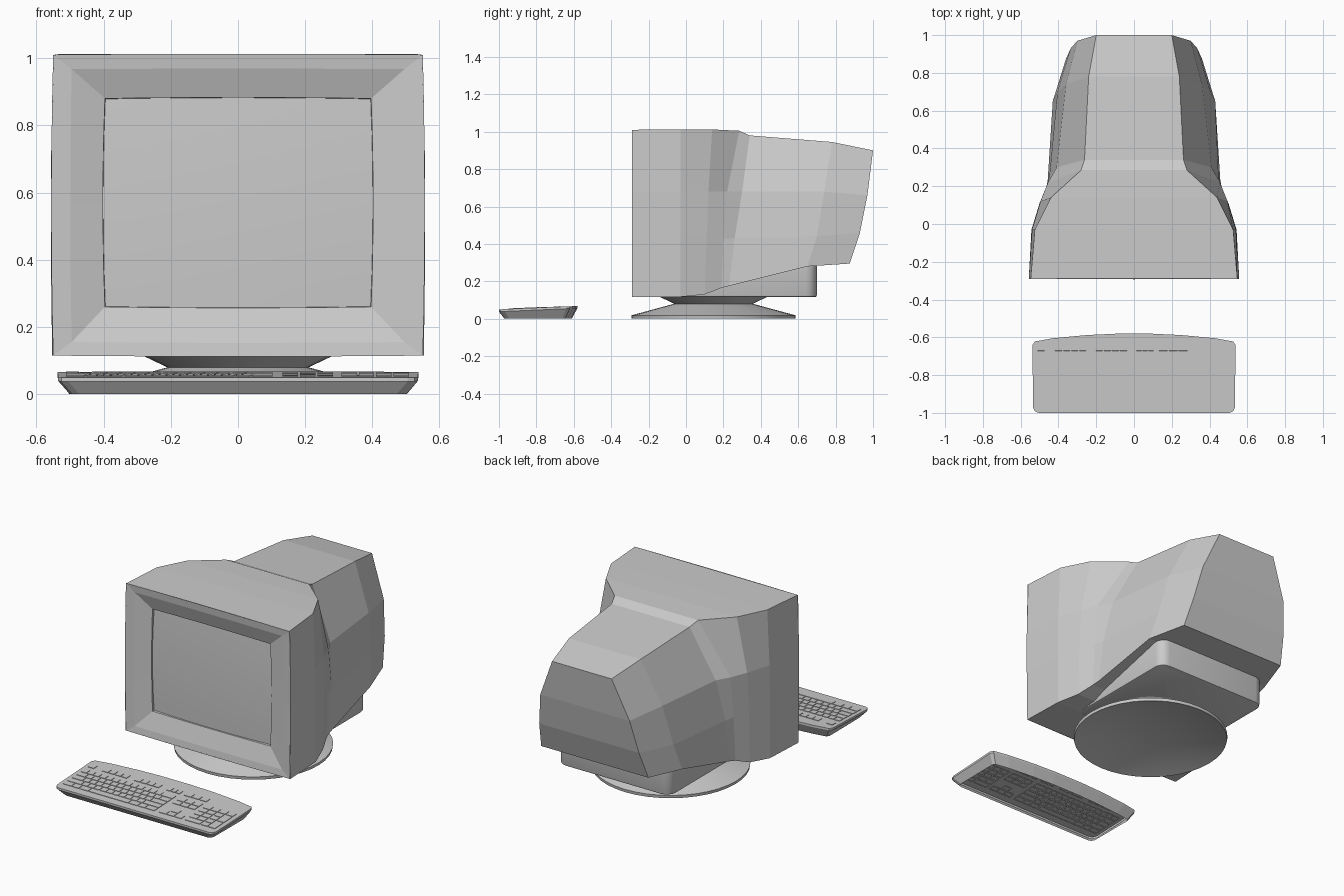
import bpy, bmesh
from math import sin, cos, pi, atan
from mathutils import Matrix, Vector

if "Cube" in bpy.data.objects:
    bpy.data.objects.remove(bpy.data.objects["Cube"])


def finish(name, bm, smooth=None):
    bmesh.ops.recalc_face_normals(bm, faces=bm.faces)
    me = bpy.data.meshes.new(name)
    bm.to_mesh(me)
    bm.free()
    ob = bpy.data.objects.new(name, me)
    bpy.context.collection.objects.link(ob)
    if smooth:
        bpy.ops.object.select_all(action='DESELECT')
        ob.select_set(True)
        bpy.context.view_layer.objects.active = ob
        bpy.ops.object.shade_smooth_by_angle(angle=smooth)
    return ob


def loft(bm, rings):
    """Join closed rings of points with quads and return their vertices."""
    vs = [[bm.verts.new(p) for p in r] for r in rings]
    for a, b in zip(vs, vs[1:]):
        n = len(a)
        for i in range(n):
            bm.faces.new((a[i], a[(i + 1) % n], b[(i + 1) % n], b[i]))
    return vs


# Monitor housing: half sections, top to bottom, from the front to the back
sections = [
    [(.547, -.29, 1.01), (.557, -.29, .68), (.557, -.29, .43), (.553, -.29, .115)],
    [(.525, -.03, 1.013), (.54, -.03, .68), (.543, -.03, .43), (.543, -.03, .117)],
    [(.44, .14, 1.012), (.495, .12, .68), (.50, .11, .43), (.50, .10, .13)],
    [(.28, .285, 1.005), (.455, .22, .68), (.46, .20, .43), (.465, .19, .165)],
    [(.262, .34, .98), (.41, .30, .68), (.447, .26, .43), (.457, .23, .175)],
    [(.24, .78, .945), (.36, .74, .68), (.405, .70, .44), (.43, .65, .28)],
    [(.20, 1.0, .90), (.30, .97, .66), (.335, .93, .46), (.36, .875, .295)],
]
bm = bmesh.new()
vs = loft(bm, [s + [(-x, y, z) for x, y, z in reversed(s)] for s in sections])
back = vs[-1]
for i in range(3):
    bm.faces.new((back[i], back[i + 1], back[6 - i], back[7 - i]))
finish("monitor_housing", bm)


# Bezel: bowed rectangular rings stepping in towards the screen
def bowed_rect(hx, z0, z1, y, bow, n=6):
    cz, hz = (z0 + z1) / 2, (z1 - z0) / 2
    pts = []
    for k in range(4):
        for i in range(n):
            t = -1 + 2 * i / n
            u, v = [(t, -1), (1, t), (-t, 1), (-1, -t)][k]
            pts.append((u * (hx + bow * (1 - v * v)), y, cz + v * (hz + bow * .5 * (1 - u * u))))
    return pts


bm = bmesh.new()
loft(bm, [bowed_rect(.55, .115, 1.01, -.29, .006),
          bowed_rect(.495, .155, .967, -.285, .004),
          bowed_rect(.396, .26, .88, -.255, .006),
          bowed_rect(.394, .262, .878, -.235, .006)])
finish("screen_bezel", bm)

# Gently domed screen glass
bm = bmesh.new()
bmesh.ops.create_grid(bm, x_segments=10, y_segments=10, size=1)
for v in bm.verts:
    u, w = v.co.x, v.co.y
    v.co = (.405 * u, -.24 - .015 * (1 - (u * u + w * w) / 2), .57 + .318 * w)
finish("screen_glass", bm, .6)

# Rounded lower box under the housing
bm = bmesh.new()
bmesh.ops.create_cube(bm, size=1, matrix=Matrix.Translation((0, .32, .225))
                      @ Matrix.Diagonal((.76, .76, .22, 1)))
up = [e for e in bm.edges if abs(e.verts[0].co.z - e.verts[1].co.z) > .1]
bmesh.ops.bevel(bm, geom=up, offset=.06, segments=4, affect='EDGES', profile=.5)
low = [e for e in bm.edges if all(v.co.z < .12 for v in e.verts)]
bmesh.ops.bevel(bm, geom=low, offset=.012, segments=2, affect='EDGES', profile=.5)
finish("lower_box", bm, .6)

# Swivel stand: a turned hollow dish with a flared neck
N = 40
profile = [(.21, .062), (.437, 0), (.44, .018), (.21, .08), (.29, .118)]
bm = bmesh.new()
vs = loft(bm, [[(r * sin(2 * pi * i / N), .147 + r * cos(2 * pi * i / N), z)
                for i in range(N)] for r, z in profile])
bm.faces.new(vs[0])
bm.faces.new(vs[-1])
finish("swivel_stand", bm, .35)

# Keyboard shell: rounded outline, sloping top, open underneath
SLOPE = .018 / .42


def top_z(y):
    return .05 + (y + 1) * SLOPE


half = [(.505, -1), (.525, -.992), (.535, -.97), (.537, -.64), (.525, -.622),
        (.43, -.605), (.25, -.588), (.1, -.581)]
outline = half + [(-x, y) for x, y in reversed(half)]
bm = bmesh.new()
vs = loft(bm, [[(x, y, top_z(y)) for x, y in outline],
               [(x, y, top_z(y) - .012) for x, y in outline],
               [(x * .935, -.79 + (y + .79) * .86, 0) for x, y in outline]])
bm.faces.new(vs[0])
finish("keyboard_shell", bm)

# Keys: low blocks lying on the sloping top
GAP, PITCH = .006, .043
bm = bmesh.new()


def key(x0, x1, y0, y1):
    c = Vector(((x0 + x1) / 2, (y0 + y1) / 2, 0))
    c.z = top_z(c.y)
    m = (Matrix.Translation(c) @ Matrix.Rotation(atan(SLOPE), 4, 'X')
         @ Matrix.Diagonal((x1 - x0 - GAP, y1 - y0 - GAP, .006, 1)))
    made = bmesh.ops.create_cube(bm, size=1, matrix=m)["verts"]
    bm.faces.remove(min({f for v in made for f in v.link_faces},
                        key=lambda f: f.calc_center_median().z))


def key_row(x0, x1, y, widths):
    unit = (x1 - x0) / sum(widths)
    for w in widths:
        key(x0, x0 + w * unit, y - PITCH, y)
        x0 += w * unit


Y = -.737
main_rows = [[1] * 13 + [2], [1.5] + [1] * 12 + [1.5], [1.8] + [1] * 11 + [2.2],
             [2.3] + [1] * 10 + [2.7], [1.5, 1.2, 1.5, 6.5, 1.5, 1.2, 1.6]]
for r, widths in enumerate(main_rows):
    key_row(-.515, .105, Y - r * PITCH, widths)
for x0, x1, n in [(-.515, -.47, 1), (-.42, -.25, 4), (-.205, -.035, 4),
                  (.01, .105, 3), (.13, .285, 3)]:
    key_row(x0, x1, -.668, [1] * n)
for r in (0, 1, 4):
    key_row(.13, .285, Y - r * PITCH, [1, 1, 1])
key_row(.182, .233, Y - 3 * PITCH, [1])
for r in range(5):
    key_row(.305, .46, Y - r * PITCH, [1, 1, 1] if r < 4 else [2, 1])
for a, b in [(0, 1), (1, 3), (3, 5)]:
    key(.46, .512, Y - b * PITCH, Y - a * PITCH)
finish("keyboard_keys", bm)
